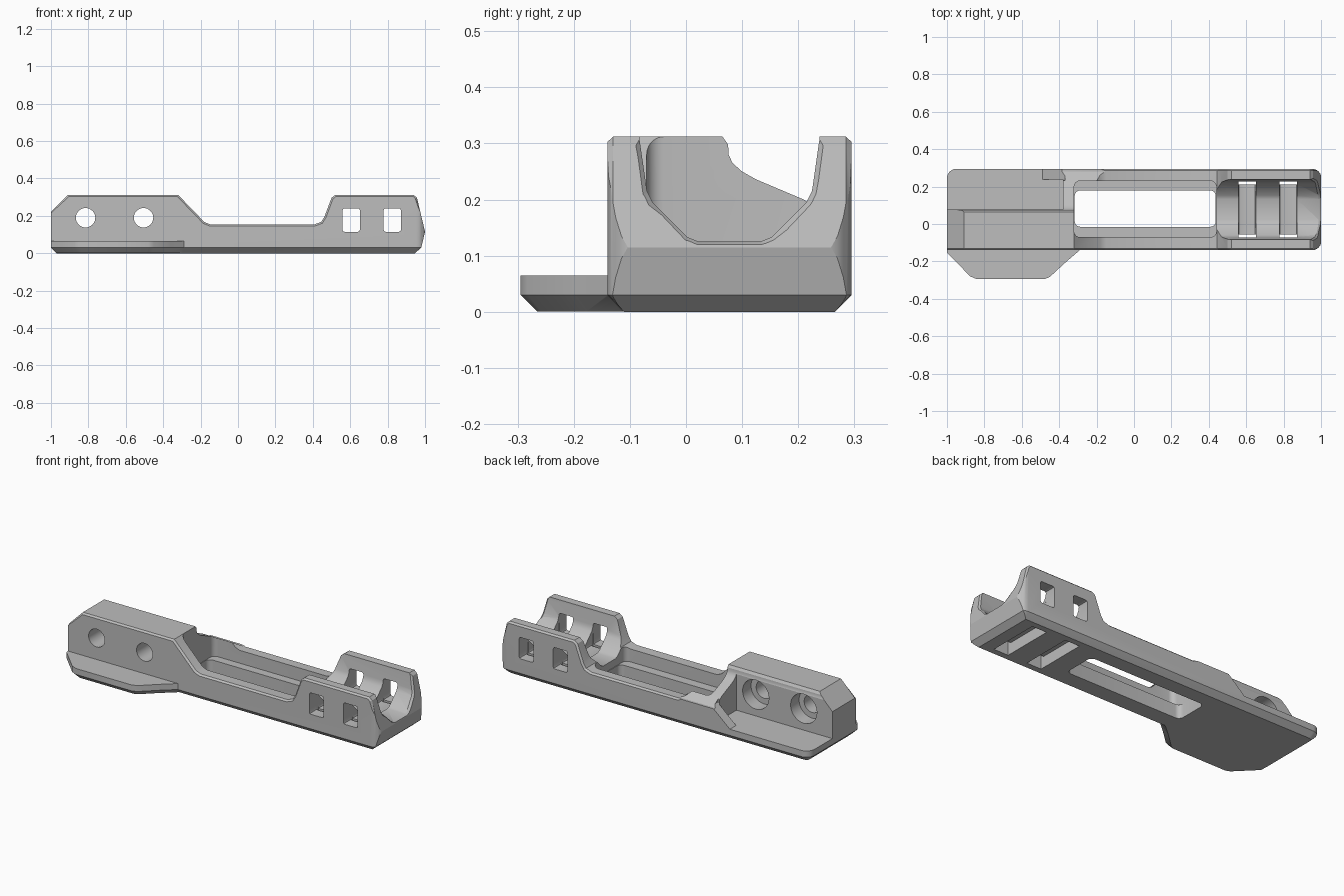
import bpy, bmesh, math
from mathutils import Vector

if "Cube" in bpy.data.objects:
    bpy.data.objects.remove(bpy.data.objects["Cube"])

grey = bpy.data.materials.new("mid grey")
grey.diffuse_color = (0.51, 0.51, 0.51, 1)
grey.use_nodes = True
grey.node_tree.nodes["Principled BSDF"].inputs["Base Color"].default_value = grey.diffuse_color


def inset(pts, d):
    """Offset a counter-clockwise outline inwards with mitred corners."""
    out = []
    for i, p in enumerate(pts):
        p = Vector(p)
        e0 = (p - Vector(pts[i - 1])).normalized()
        e1 = (Vector(pts[(i + 1) % len(pts)]) - p).normalized()
        n0, n1 = Vector((-e0.y, e0.x)), Vector((-e1.y, e1.x))
        out.append(tuple(p + (n0 + n1) * d / (1 + n0.dot(n1))))
    return out


def loft(name, rings):
    """Close a stack of equal-length rings of 3D points into a solid."""
    bm = bmesh.new()
    vs = [[bm.verts.new(p) for p in r] for r in rings]
    bm.faces.new(vs[0][::-1])
    bm.faces.new(vs[-1])
    n = len(rings[0])
    for a, b in zip(vs, vs[1:]):
        for i in range(n):
            j = (i + 1) % n
            bm.faces.new((a[i], a[j], b[j], b[i]))
    if bm.calc_volume(signed=True) < 0:
        bmesh.ops.reverse_faces(bm, faces=bm.faces)
    me = bpy.data.meshes.new(name)
    bm.to_mesh(me)
    bm.free()
    ob = bpy.data.objects.new(name, me)
    bpy.context.collection.objects.link(ob)
    me.materials.append(grey)
    return ob


def prism(name, pts, axis, lo, hi):
    place = {"x": lambda p, t: (t, p[0], p[1]),
             "y": lambda p, t: (p[0], t, p[1]),
             "z": lambda p, t: (p[0], p[1], t)}[axis]
    return loft(name, [[place(p, t) for p in pts] for t in (lo, hi)])


def chamfered(name, pts, lo, hi, d):
    """Vertical prism with a chamfer of width d around the bottom."""
    return loft(name, [[(x, y, lo) for x, y in inset(pts, d)],
                       [(x, y, lo + d) for x, y in pts],
                       [(x, y, hi) for x, y in pts]])


def rounded(x0, x1, y0, y1, radii, steps=6):
    """Rectangle with a radius per corner, counter-clockwise from lower left."""
    pts = []
    corners = [(x0, y0, 1, 1), (x1, y0, -1, 1), (x1, y1, -1, -1), (x0, y1, 1, -1)]
    for k, ((x, y, sx, sy), r) in enumerate(zip(corners, radii)):
        if r == 0:
            pts.append((x, y))
            continue
        for s in range(steps + 1):
            a = math.pi + math.pi / 2 * (k + s / steps)
            pts.append((x + sx * r + r * math.cos(a), y + sy * r + r * math.sin(a)))
    return pts


def circle(x, z, r, n=32):
    return [(x + r * math.cos(2 * math.pi * i / n),
             z + r * math.sin(2 * math.pi * i / n)) for i in range(n)]


def volume(me):
    bm = bmesh.new()
    bm.from_mesh(me)
    v = bm.calc_volume(signed=True) if bm.faces else 0
    bm.free()
    return v


def apply(ob, tool, op='DIFFERENCE'):
    """Boolean with a volume check, falling back to the other solver."""
    before = volume(ob.data)
    for solver in ('MANIFOLD', 'EXACT'):
        backup = ob.data.copy()
        m = ob.modifiers.new("bool", 'BOOLEAN')
        m.operation, m.object, m.solver = op, tool, solver
        bpy.context.view_layer.objects.active = ob
        bpy.context.view_layer.update()
        try:
            bpy.ops.object.modifier_apply(modifier=m.name)
        except RuntimeError:
            ob.modifiers.clear()
        after = volume(ob.data)
        if 0.25 * before < after < 1.3 * before and abs(after - before) > 1e-9:
            break
        ob.data = backup
    bpy.data.objects.remove(tool)


Y0, Y1, MID = -0.14, 0.295, 0.0775

# plan outline with rounded corners and chamfered underside
body = chamfered("clamp_body", rounded(-1, 1.002, Y0, Y1, (0, 0.05, 0.05, 0.05)),
                 0, 0.5, 0.03)

# side profile, inset near both flanks to chamfer the upper rims
side = [(-1.1, -0.05), (0.887, -0.05), (0.98, 0.03), (1, 0.115), (0.957, 0.296),
        (0.94, 0.312), (0.52, 0.312), (0.50, 0.297), (0.462, 0.195), (0.445, 0.168),
        (0.41, 0.155), (-0.15, 0.155), (-0.18, 0.167), (-0.32, 0.312), (-0.91, 0.312),
        (-1.1, 0.122)]
low = inset(side, 0.01)
rings = []
for y, pts in ((Y0 - 0.001, low), (Y0 + 0.01, side), (Y1 - 0.01, side), (Y1 + 0.001, low)):
    # only the upper edge is chamfered
    rings.append([(p[0], y, p[1]) if s[1] > 0.13 else (s[0], y, s[1])
                  for p, s in zip(pts, side)])
apply(body, loft("profile", rings), 'INTERSECT')

# side flange
apply(body, chamfered("flange", [(-0.9995, 0), (-0.9995, -0.155), (-0.875, -0.28),
                                 (-0.84, -0.295), (-0.48, -0.295), (-0.45, -0.283),
                                 (-0.36, -0.2), (-0.29, -0.14), (-0.2, -0.08),
                                 (-0.2, 0)], 0.0004, 0.065, 0.03), 'UNION')

# sloping rib top between block and rear rail
apply(body, prism("rib_cut", [(0.055, 0.327), (0.075, 0.298), (0.076, 0.28), (0.083, 0.265),
                              (0.10, 0.25), (0.125, 0.236), (0.21, 0.20), (0.28, 0.157),
                              (0.4, 0.156), (0.4, 0.5), (0.055, 0.5)], "x", -1.2, 0.2))

# recessed shelf behind the bolt block, with ramped rear rail
apply(body, prism("shelf_cut", [(0.078, 0.065), (0.237, 0.065), (0.237, 0.6),
                                (0.078, 0.6)], "x", -1.25, -0.38))
apply(body, prism("shelf_ramp_cut", [(-1.3, 0.066), (-0.49, 0.066), (-0.37, 0.17),
                                     (-0.37, 0.55), (-1.3, 0.55)], "y", 0.232, 0.45))

# open trough and through window
apply(body, prism("trough_cut", rounded(-0.32, 0.44, -0.07, 0.23, (0.03,) * 4),
                  "z", 0.08, 0.62))
apply(body, prism("window_cut", rounded(-0.317, 0.437, -0.015, 0.18, (0.03,) * 4),
                  "z", -0.1, 0.3))

# cradle with faceted bore
half = [(0.172, 0.5), (0.16, 0.305), (0.147, 0.215), (0.137, 0.195),
        (0.075, 0.133), (0.055, 0.125)]
bore = [(MID - d, z) for d, z in half] + [(MID + d, z) for d, z in reversed(half)]
apply(body, prism("bore_cut", bore, "x", 0.40, 1.2))

# chamfered bore mouth following the slanted end
mouth = []
for t in (-0.01, 0.06):
    k = 1 + 5 * t
    ring = []
    for y, z in bore:
        zz = z - (k - 1) * 0.1 if z < 0.45 else 0.55
        ring.append((0.99 + t - 0.235 * (zz - 0.115), MID + (y - MID) * k, zz))
    mouth.append(ring)
apply(body, loft("mouth_cut", mouth))

# strap slots: U-shaped passage from below, then side windows
for x in (0.605, 0.825):
    a, b = x - 0.047, x + 0.047
    passage = [(-0.075, -0.1), (0.23, -0.1), (0.23, 0.18), (0.21, 0.18), (0.21, 0.065),
               (-0.055, 0.065), (-0.055, 0.18), (-0.075, 0.18)]
    apply(body, prism("strap_passage", passage, "x", a, b))
    apply(body, prism("strap_window", rounded(a + 0.001, b - 0.001, 0.115, 0.24,
                                              (0.01,) * 4, 2), "y", -0.3, 0.4))

# bolt holes with counterbores
for x in (-0.815, -0.505):
    apply(body, prism("bolt_hole", circle(x, 0.19, 0.052), "y", -0.3, 0.2))
    apply(body, prism("counterbore", circle(x, 0.19, 0.085), "y", 0.0, 0.21))

# smooth curved faces, keep sharp edges
body.data.materials.clear()
body.data.materials.append(grey)
for p in body.data.polygons:
    p.material_index = 0
bpy.context.view_layer.objects.active = body
body.select_set(True)
bpy.ops.object.shade_smooth_by_angle(angle=math.radians(25))
